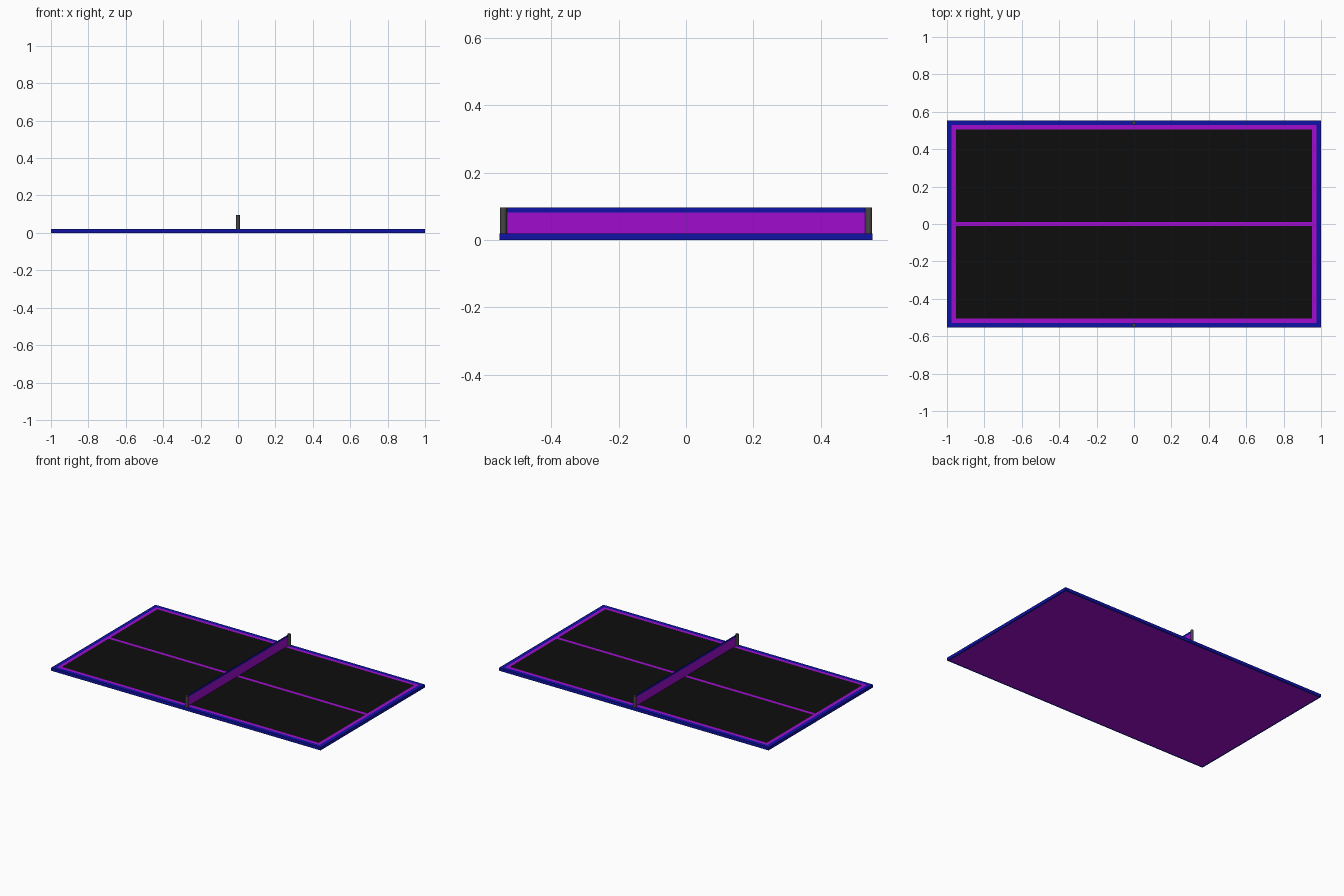
import bpy, bmesh

if "Cube" in bpy.data.objects:
    bpy.data.objects.remove(bpy.data.objects["Cube"])

HX, HY, T = 1.0, 0.553, 0.02      # half length, half width, slab thickness
RIM, LINE, LIP = 0.025, 0.022, 0.01
NET_TOP = 0.096


def material(name, rgb):
    m = bpy.data.materials.new(name)
    m.diffuse_color = (*rgb, 1)
    m.use_nodes = True
    m.node_tree.nodes["Principled BSDF"].inputs["Base Color"].default_value = m.diffuse_color
    return m


PURPLE = material("purple", (0.35, 0.004, 0.62))
BLUE = material("blue", (0.005, 0.006, 0.38))
BLACK = material("black", (0.004, 0.004, 0.004))
GREY = material("dark_grey", (0.06, 0.06, 0.06))


def make(name, bm, mat):
    mesh = bpy.data.meshes.new(name)
    bm.to_mesh(mesh)
    bm.free()
    mesh.materials.append(mat)
    ob = bpy.data.objects.new(name, mesh)
    bpy.context.collection.objects.link(ob)
    return ob


def ring(bm, inset, z):
    x, y = HX - inset, HY - inset
    return [bm.verts.new((sx * x, sy * y, z))
            for sx, sy in ((-1, -1), (1, -1), (1, 1), (-1, 1))]


def frame(name, profile, mat):
    """Rectangular strip swept along the table edge from (inset, z) points."""
    bm = bmesh.new()
    rings = [ring(bm, *p) for p in profile]
    for a, b in zip(rings, rings[1:]):
        for i in range(4):
            j = (i + 1) % 4
            bm.faces.new((a[i], a[j], b[j], b[i]))
    return make(name, bm, mat)


def quad(name, pts, mat):
    bm = bmesh.new()
    bm.faces.new([bm.verts.new(p) for p in pts])
    return make(name, bm, mat)


def flat(name, x0, x1, y0, y1, z, mat):
    return quad(name, [(x0, y0, z), (x1, y0, z), (x1, y1, z), (x0, y1, z)], mat)


# Table slab: rim, border line, underside
frame("table_rim", [(LIP, 0), (0, 0), (0, T), (RIM, T)], BLUE)
frame("border_line", [(RIM, T), (RIM + LINE, T)], PURPLE)
bm = bmesh.new()
bm.faces.new(ring(bm, LIP, 0)[::-1])
make("table_underside", bm, PURPLE)

# Playing surface halves and centre line
ix, iy, c = HX - RIM - LINE, HY - RIM - LINE, LINE / 2
flat("front_court", -ix, ix, -iy, -c, T, BLACK)
flat("back_court", -ix, ix, c, iy, T, BLACK)
flat("centre_line", -ix, ix, -c, c, T, PURPLE)

# Net and its top band
ny, band = 0.532, 0.081
for name, z0, z1, mat in (("net", T, band, PURPLE), ("net_band", band, NET_TOP, BLUE)):
    quad(name, [(0, -ny, z0), (0, ny, z0), (0, ny, z1), (0, -ny, z1)], mat)

# Net posts
for name, s in (("front_post", -1), ("back_post", 1)):
    bpy.ops.mesh.primitive_cylinder_add(vertices=24, radius=0.0105, depth=NET_TOP - T,
                                        location=(0, s * 0.5415, (NET_TOP + T) / 2))
    post = bpy.context.object
    post.name = name
    post.data.materials.append(GREY)
    bpy.ops.object.shade_smooth_by_angle()
